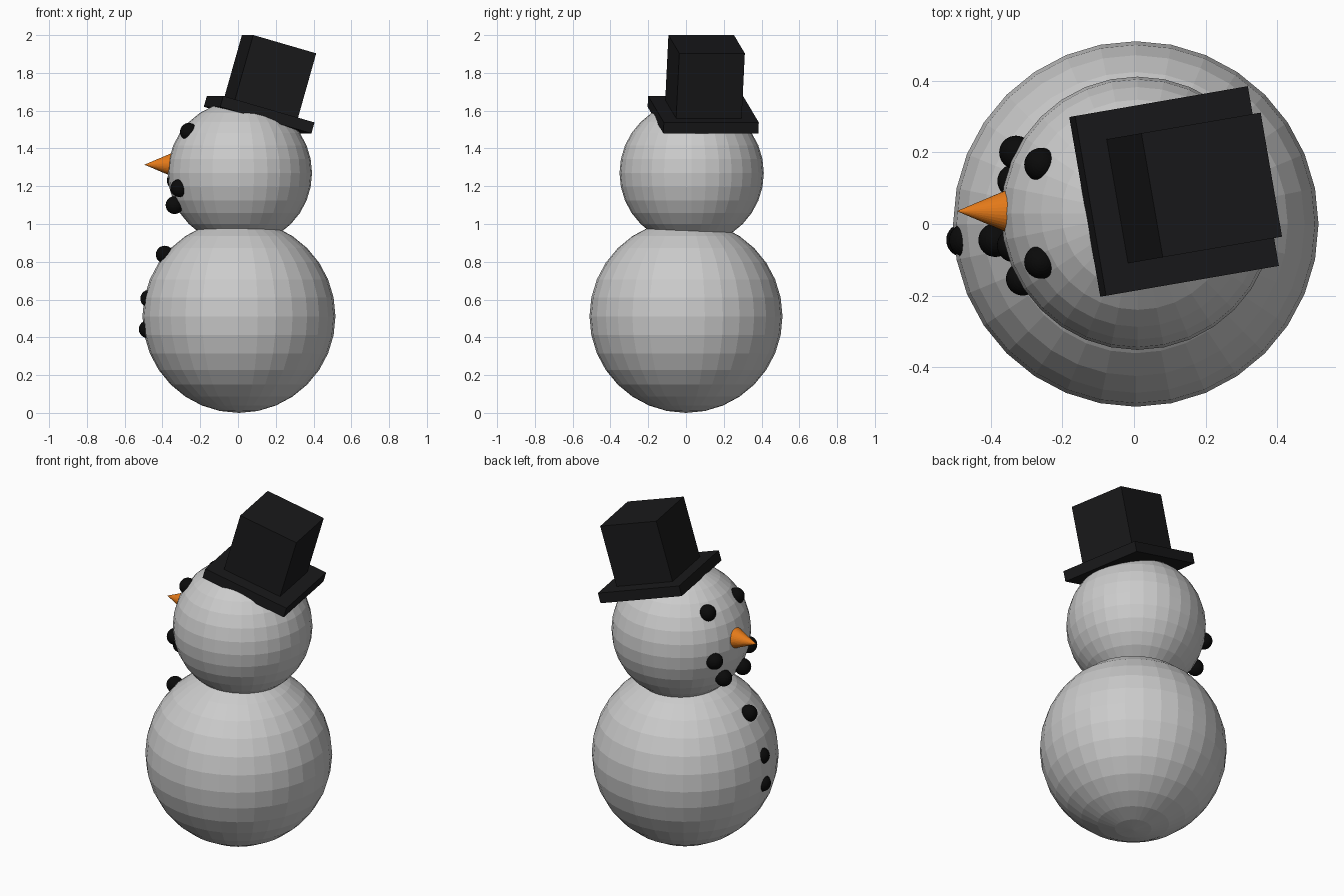
import bpy
from math import radians
from mathutils import Matrix, Vector

if "Cube" in bpy.data.objects:
    bpy.data.objects.remove(bpy.data.objects["Cube"])


def material(name, rgb):
    m = bpy.data.materials.new(name)
    m.diffuse_color = (*rgb, 1)
    m.use_nodes = True
    m.node_tree.nodes["Principled BSDF"].inputs["Base Color"].default_value = m.diffuse_color
    return m


coal = material("coal_black", (0.003, 0.003, 0.003))
felt = material("hat_black", (0.01, 0.01, 0.011))
orange = material("carrot_orange", (0.8, 0.2, 0.01))


def ball(name, centre, radius, mat=None):
    bpy.ops.mesh.primitive_uv_sphere_add(segments=32, ring_count=16,
                                         radius=radius, location=centre)
    ob = bpy.context.object
    ob.name = name
    if mat:
        ob.data.materials.append(mat)
    return ob


# Snow balls
ball("body", (0.005, 0, 0.511), 0.511)
ball("head", (0.01, 0.03, 1.27), 0.382)

# Coal pieces: the face looks towards -x
coals = {
    "eye": [(-0.26, 0.166, 1.488), (-0.26, -0.106, 1.488)],
    "mouth_coal": [(-0.33, 0.20, 1.23), (-0.335, 0.12, 1.10),
                   (-0.336, -0.06, 1.10), (-0.311, -0.153, 1.19)],
    "button": [(-0.388, -0.045, 0.838), (-0.47, -0.045, 0.605),
               (-0.478, -0.045, 0.443)],
}
for name, points in coals.items():
    for i, p in enumerate(points, 1):
        ball(f"{name}_{i}", p, 0.047, coal)

# Carrot nose
bpy.ops.mesh.primitive_cone_add(vertices=32, radius1=0.07, radius2=0, depth=0.165,
                                location=(-0.413, 0.036, 1.314),
                                rotation=(0, radians(-90), 0))
nose = bpy.context.object
nose.name = "nose"
nose.data.materials.append(orange)

# Tilted square hat, built from boxes along its own axis
tilt = (Matrix.Translation((0.112, 0.091, 1.579))
        @ Matrix.Rotation(radians(9.8), 4, 'Z')
        @ Matrix.Rotation(radians(16), 4, 'Y'))


def hat_box(name, width, z0, z1):
    bpy.ops.mesh.primitive_cube_add(size=1)
    ob = bpy.context.object
    ob.name = name
    ob.data.transform(Matrix.Diagonal((width, width, z1 - z0, 1)))
    ob.matrix_world = tilt @ Matrix.Translation(Vector((0, 0, (z0 + z1) / 2)))
    ob.data.materials.append(felt)


hat_box("hat_brim", 0.51, -0.03, 0.03)
hat_box("hat_crown", 0.352, 0.0, 0.388)
